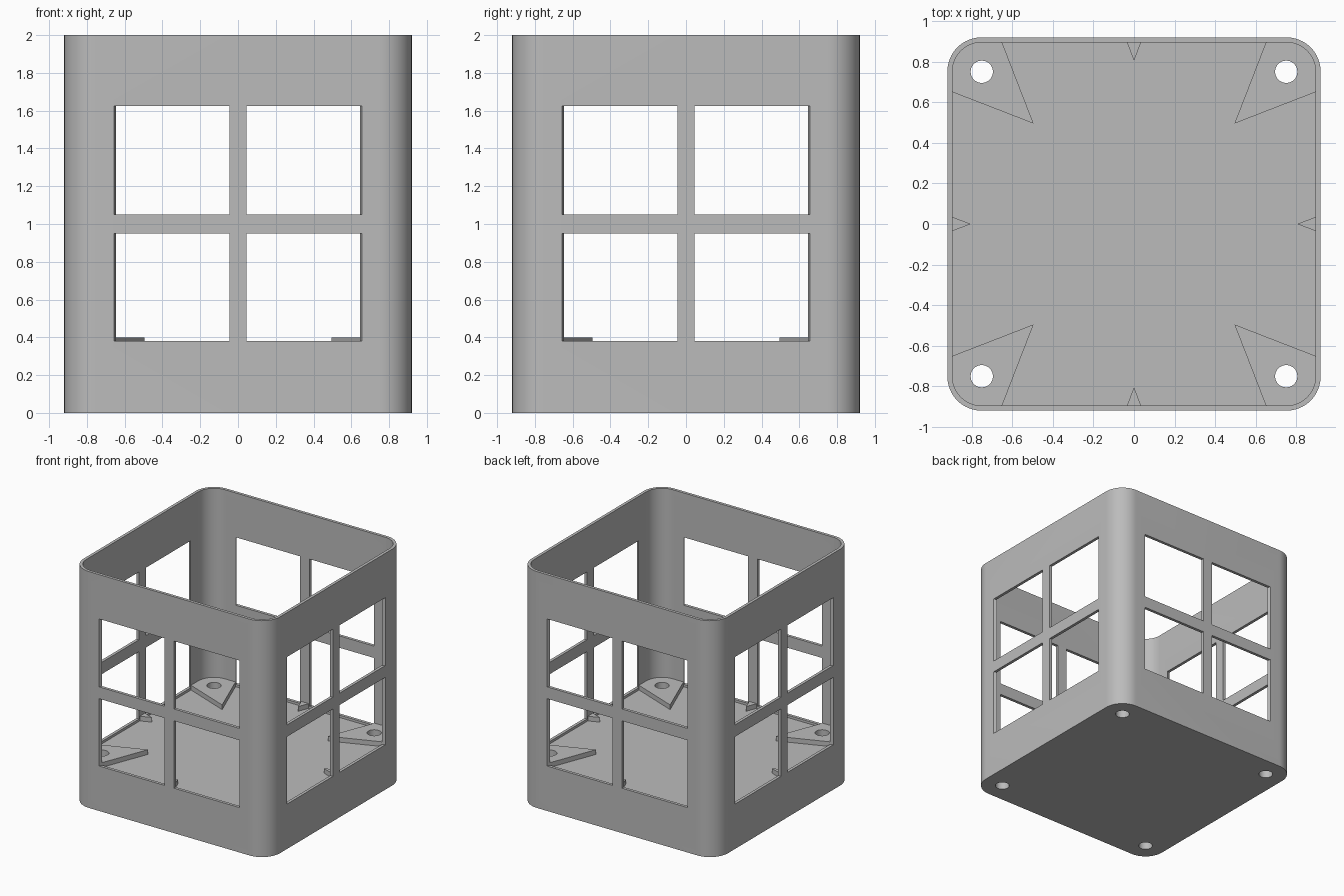
import bpy, bmesh
from math import sin, cos, pi

cube = bpy.data.objects.get("Cube")
if cube:
    bpy.data.objects.remove(cube, do_unlink=True)

OUTER, INNER, PIVOT = 0.92, 0.895, 0.75   # half widths and corner arc centre
HEIGHT, FLOOR, RIB_TOP = 2.0, 0.36, 0.40

grey = bpy.data.materials.new("light_grey")
grey.use_nodes = True
COLOUR = (0.5, 0.5, 0.5, 1)
grey.diffuse_color = COLOUR
grey.node_tree.nodes["Principled BSDF"].inputs["Base Color"].default_value = COLOUR


def turn(points, k):
    """Rotate 2D points by k quarter turns."""
    for _ in range(k % 4):
        points = [(-y, x) for x, y in points]
    return points


def arc(half, steps=16):
    """Rounded corner in the +x +y quadrant."""
    r = half - PIVOT
    return [(PIVOT + r * cos(pi / 2 * i / steps), PIVOT + r * sin(pi / 2 * i / steps))
            for i in range(steps + 1)]


def rounded_square(half):
    return [p for k in range(4) for p in turn(arc(half), k)]


def circle(cx, cy, r, n=32):
    return [(cx + r * cos(2 * pi * i / n), cy + r * sin(2 * pi * i / n)) for i in range(n)]


def prisms(name, parts):
    """One object made of upright prisms, each (outline, bottom, top)."""
    bm = bmesh.new()
    for outline, z0, z1 in parts:
        low = [bm.verts.new((x, y, z0)) for x, y in outline]
        high = [bm.verts.new((x, y, z1)) for x, y in outline]
        bm.faces.new(low[::-1])
        bm.faces.new(high)
        n = len(outline)
        for i in range(n):
            j = (i + 1) % n
            bm.faces.new((low[i], low[j], high[j], high[i]))
    bmesh.ops.recalc_face_normals(bm, faces=bm.faces)
    mesh = bpy.data.meshes.new(name)
    bm.to_mesh(mesh)
    bm.free()
    mesh.materials.append(grey)
    obj = bpy.data.objects.new(name, mesh)
    bpy.context.collection.objects.link(obj)
    return obj


def cut(obj, cutters):
    """Subtract cutters and bake the result."""
    for c in cutters:
        m = obj.modifiers.new("cut", 'BOOLEAN')
        m.operation, m.solver, m.object = 'DIFFERENCE', 'EXACT', c
    bpy.context.view_layer.update()
    baked = bpy.data.meshes.new_from_object(
        obj.evaluated_get(bpy.context.evaluated_depsgraph_get()))
    obj.modifiers.clear()
    obj.data = baked


# Cutters: inner cavity, window panes with tapered jambs, screw holes
cavity = prisms("cavity_cutter", [(rounded_square(INNER), FLOOR, HEIGHT + 0.2)])
panes = []
for k in range(4):
    for s in (-1, 1):
        pane = [(s * 0.045, -0.97), (s * 0.676, -0.97), (s * 0.632, -0.86), (s * 0.045, -0.86)]
        for z0, z1 in ((0.38, 0.95), (1.05, 1.625)):
            panes.append((turn(pane, k), z0, z1))
windows = prisms("window_cutter", panes)
holes = prisms("hole_cutter", [(turn(circle(PIVOT, PIVOT, 0.055), k), -0.2, 0.6)
                               for k in range(4)])

# Box with solid base
box = prisms("box_body", [(rounded_square(OUTER), 0, HEIGHT)])
cut(box, [cavity, windows, holes])

# Pointed corner pads and small wedges on the floor
pad = [(INNER, 0.65)] + arc(INNER) + [(0.65, INNER), (0.495, 0.495)]
pads = prisms("corner_pads", [(turn(pad, k), FLOOR, RIB_TOP) for k in range(4)])
cut(pads, [holes])
wedge = [(-0.035, -INNER), (0.035, -INNER), (0, -0.805)]
wedges = prisms("wall_wedges", [(turn(wedge, k), FLOOR, RIB_TOP) for k in range(4)])

for c in (cavity, windows, holes):
    bpy.data.objects.remove(c, do_unlink=True)

# Smooth the rounded corners and holes, keep edges sharp
bpy.ops.object.select_all(action='DESELECT')
for o in (box, pads, wedges):
    o.select_set(True)
bpy.context.view_layer.objects.active = box
bpy.ops.object.shade_smooth_by_angle(angle=pi / 6)
